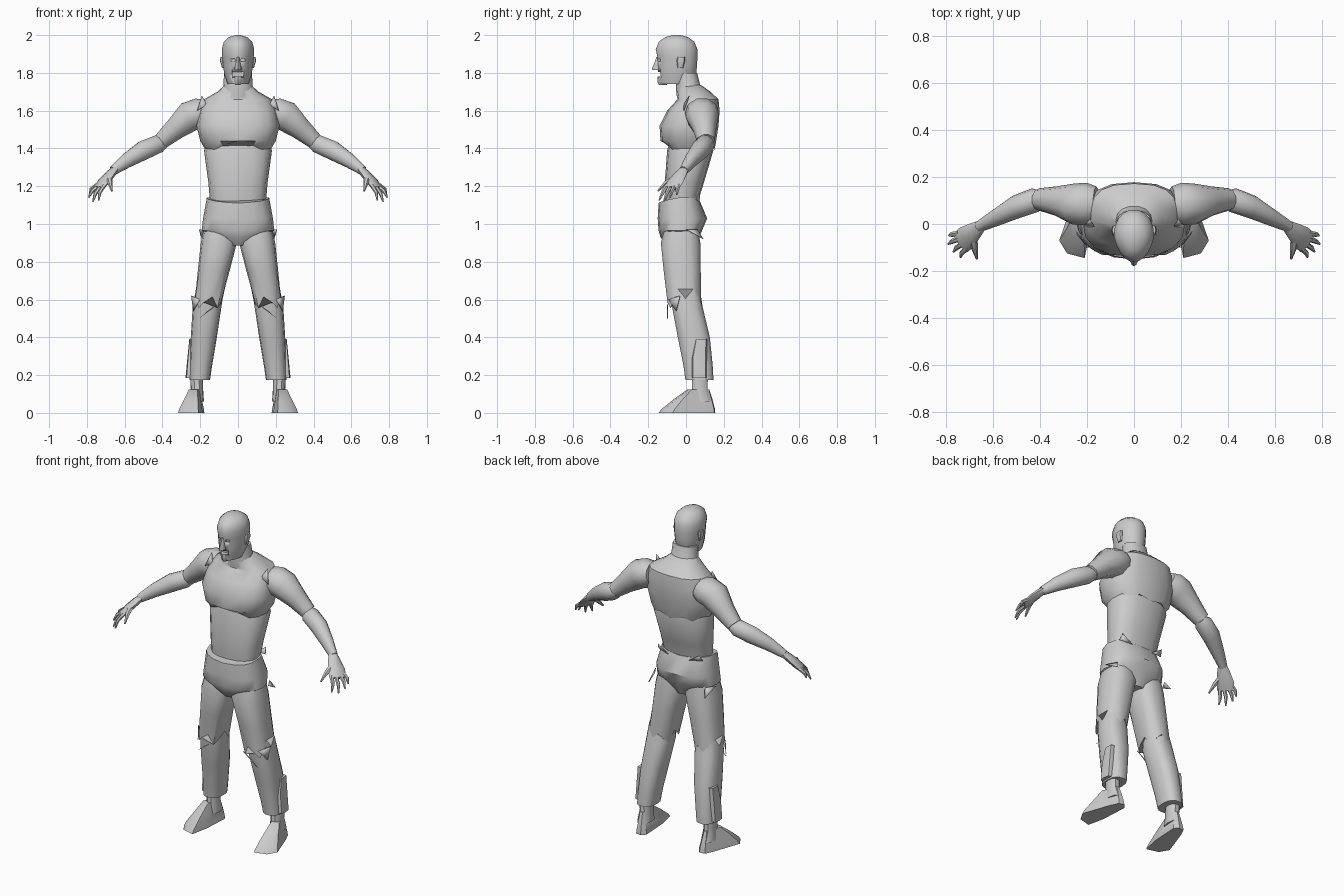
import bpy, bmesh, math
from mathutils import Vector

cube = bpy.data.objects.get("Cube")
if cube:
    bpy.data.objects.remove(cube)

grey = bpy.data.materials.new("plain_grey")
grey.use_nodes = True
COLOUR = (0.6, 0.6, 0.6, 1)
grey.diffuse_color = COLOUR
grey.node_tree.nodes["Principled BSDF"].inputs["Base Color"].default_value = COLOUR


def finish(name, bm, angle=40):
    bmesh.ops.recalc_face_normals(bm, faces=bm.faces)
    me = bpy.data.meshes.new(name)
    bm.to_mesh(me)
    bm.free()
    me.materials.append(grey)
    me.shade_smooth()
    me.set_sharp_from_angle(angle=math.radians(angle))
    ob = bpy.data.objects.new(name, me)
    bpy.context.scene.collection.objects.link(ob)
    return ob


def skin(name, rings, angle=40):
    """Join rings of points into a closed skin."""
    bm = bmesh.new()
    loops = [[bm.verts.new(p) for p in ring] for ring in rings]
    n = len(loops[0])
    for a, b in zip(loops, loops[1:]):
        for i in range(n):
            j = (i + 1) % n
            bm.faces.new((a[i], a[j], b[j], b[i]))
    bm.faces.new(loops[0])
    bm.faces.new(loops[-1])
    return finish(name, bm, angle)


def unit_ring(n, power):
    for i in range(n):
        a = math.tau * i / n
        c, s = math.cos(a), math.sin(a)
        yield (math.copysign(abs(c) ** power, c), math.copysign(abs(s) ** power, s))


def stack(name, levels, n=14, power=0.8, side=1, taper=0, first=None, last=None):
    """Levels are x0, x1, y0, y1, z; first and last shape the end rims in z."""
    rings = []
    for k, (x0, x1, y0, y1, z) in enumerate(levels):
        rim = first if k == 0 else last if k == len(levels) - 1 else None
        ring = []
        for i, (c, s) in enumerate(unit_ring(n, power)):
            narrow = 1 - taper * max(0, -s)
            x = (x0 + x1) / 2 + (x1 - x0) / 2 * c * narrow
            y = (y0 + y1) / 2 + (y1 - y0) / 2 * s
            ring.append((x * side, y, z + (rim(i, c, s) if rim else 0)))
        rings.append(ring)
    return skin(name, rings)


def body(name, levels, **kw):
    return stack(name, [(-x, x, y0, y1, z) for x, y0, y1, z in levels], **kw)


def limb(name, path, side=1, n=10, hint=(0, 1, 0)):
    """Path steps are centre, half width along the hint, half thickness."""
    pts = [Vector(p[0]) for p in path]
    rings = []
    for k, (_, w, t) in enumerate(path):
        d = (pts[min(k + 1, len(pts) - 1)] - pts[max(k - 1, 0)]).normalized()
        u = Vector(hint)
        u = (u - d * u.dot(d)).normalized()
        v = d.cross(u)
        ring = [pts[k] + u * c * w + v * s * t for c, s in unit_ring(n, 1)]
        rings.append([(p.x * side, p.y, p.z) for p in ring])
    return skin(name, rings)


def shard(name, pts, side=1):
    bm = bmesh.new()
    bm.faces.new([bm.verts.new((x * side, y, z)) for x, y, z in pts])
    ob = finish(name, bm)
    ob.modifiers.new("thickness", "SOLIDIFY").thickness = 0.004
    return ob


# Torso: three overlapping shells with uneven rims
body("chest", [(.17, -.10, .15, 1.39), (.20, -.135, .16, 1.44), (.22, -.14, .172, 1.52),
               (.205, -.10, .178, 1.60), (.18, -.045, .172, 1.66), (.11, -.05, .13, 1.70),
               (.07, -.04, .08, 1.735)], n=16,
     first=lambda i, c, s: .065 * max(0, 1 - abs(c) * 1.3) if s < 0 else .02 * (i % 2))
body("abdomen", [(.14, -.105, .06, 1.08), (.15, -.11, .07, 1.14), (.157, -.112, .095, 1.22),
                 (.18, -.10, .145, 1.39), (.15, -.08, .13, 1.46)], n=16)
body("pelvis", [(.05, -.10, .05, .885), (.12, -.135, .07, .93), (.192, -.145, .085, .965),
                (.185, -.15, .112, 1.03), (.165, -.145, .07, 1.13)], n=16,
     last=lambda i, c, s: -.02 * max(0, -s) + .01 * abs(c))

# Head with cut mouth and eye sockets
head = body("head", [(.055, -.14, .03, 1.742), (.072, -.148, .055, 1.79), (.08, -.15, .06, 1.84),
                     (.083, -.152, .062, 1.88), (.086, -.162, .062, 1.925), (.075, -.145, .045, 1.965),
                     (.048, -.11, .01, 1.99), (.012, -.07, -.03, 2.0)],
            n=18, power=.95, taper=.2)
body("neck", [(.10, -.05, .11, 1.67), (.078, -.055, .08, 1.72), (.074, -.05, .06, 1.80)], power=.9)
cutter_bm = bmesh.new()
for x, z, w, h, depth in ((0, 1.79, .06, .028, .06), (.036, 1.867, .038, .014, .03),
                          (-.036, 1.867, .038, .014, .03)):
    made = bmesh.ops.create_cube(cutter_bm, size=1)["verts"]
    bmesh.ops.scale(cutter_bm, vec=(w, depth, h), verts=made)
    bmesh.ops.translate(cutter_bm, vec=(x, -.15, z), verts=made)
cutter = finish("face_cutter", cutter_bm)
cutter.hide_render = True
cutter.hide_viewport = True
cut = head.modifiers.new("face", "BOOLEAN")
cut.operation = "DIFFERENCE"
cut.object = cutter
body("nose", [(.017, -.178, -.13, 1.815), (.018, -.18, -.13, 1.826),
              (.011, -.166, -.13, 1.855), (.009, -.157, -.13, 1.885)], n=8, taper=.4)
body("lower_lip", [(.012, -.142, -.10, 1.735), (.024, -.152, -.10, 1.755),
                   (.024, -.15, -.10, 1.782)], n=8, taper=.2)

KNUCKLE = Vector((.728, -.07, 1.205))
SPREAD = Vector((-.5, -.8, 0)).normalized()
FINGERS = {"little_finger": (.787, -.05, 1.155), "ring_finger": (.79, -.085, 1.14),
           "middle_finger": (.768, -.118, 1.118), "index_finger": (.738, -.142, 1.125)}


def jag(size):
    return lambda i, c, s: size * ((i * 2) % 3 - 1)


for side, tag in ((1, "left"), (-1, "right")):
    # Head side and shoulder
    stack(tag + "_ear", [(.07, .084, -.045, -.015, 1.825), (.07, .096, -.05, -.005, 1.865),
                         (.07, .092, -.045, -.005, 1.885)], n=8, side=side)
    limb(tag + "_upper_arm", [((.16, .085, 1.60), .075, .06), ((.20, .085, 1.59), .09, .082),
                              ((.255, .085, 1.57), .088, .085), ((.33, .098, 1.505), .063, .062),
                              ((.405, .105, 1.44), .047, .046)], side)
    limb(tag + "_forearm", [((.385, .113, 1.435), .03, .03), ((.42, .102, 1.425), .052, .05),
                            ((.50, .073, 1.39), .05, .053), ((.59, .025, 1.335), .036, .04),
                            ((.66, -.012, 1.283), .024, .026)], side)

    # Hand
    limb(tag + "_palm", [((.645, -.003, 1.295), .022, .02), ((.675, -.027, 1.265), .036, .022),
                         ((.71, -.055, 1.225), .05, .02), (KNUCKLE + Vector((.01, -.01, -.015)), .05, .013)],
         side, 8, SPREAD)
    for k, (finger, tip) in enumerate(FINGERS.items()):
        base = KNUCKLE + SPREAD * (-.036 + .024 * k)
        mid = base.lerp(Vector(tip), .55) + Vector((.008, 0, .006))
        limb(tag + "_" + finger, [(base, .012, .012), (mid, .011, .010), (tip, .004, .004)],
             side, 6, SPREAD)
    limb(tag + "_thumb", [((.685, -.05, 1.25), .02, .014), ((.678, -.105, 1.22), .014, .013),
                          ((.668, -.148, 1.175), .005, .005)], side, 6, (1, 0, 0))

    # Trouser leg in two torn lengths
    stack(tag + "_thigh", [(.02, .175, -.11, .06, 1.0), (.006, .197, -.135, .078, .90),
                           (.045, .213, -.12, .08, .75), (.084, .232, -.10, .082, .585)],
          side=side, last=jag(.03))
    stack(tag + "_shin", [(.095, .228, -.08, .075, .63), (.088, .24, -.075, .09, .56),
                          (.112, .25, -.045, .128, .40), (.137, .255, -.015, .143, .25),
                          (.148, .258, -.005, .147, .175)], side=side, first=jag(.025))
    stack(tag + "_cuff_fold", [(.21, .278, .03, .11, .185), (.22, .268, .03, .11, .29),
                               (.225, .258, .05, .11, .39)], n=8, side=side, power=.5)

    # Foot: ankle post and a splayed wedge
    stack(tag + "_ankle", [(.18, .255, .02, .14, .06), (.185, .25, .03, .115, .13),
                           (.185, .255, .03, .12, .22)], n=10, side=side)
    outline = [(.178, .13), (.20, .155), (.235, .15), (.262, .09), (.318, -.07),
               (.285, -.125), (.21, -.145), (.188, -.04)]
    rings = []
    for z, shrink in ((0, 1), (.02, .98), (.075, .8), (.125, .6)):
        lean = .3 * z / .125
        rings.append([((.218 + (x - .218) * shrink * (1 - lean)) * side,
                       .075 + (y - .075) * (shrink if y > 0 else shrink - lean), z)
                      for x, y in outline])
    skin(tag + "_foot", rings)

    # Torn cloth pieces at knee, hip and waist
    shard(tag + "_knee_flap", [(.105, -.10, .575), (.16, -.10, .54), (.205, -.10, .50)], side)
    shard(tag + "_knee_tear", [(.20, -.09, .60), (.245, -.03, .62), (.235, -.05, .54)], side)
    shard(tag + "_hip_tear", [(.17, .06, .97), (.205, .0, .97), (.19, .09, .92)], side)
    shard(tag + "_shoulder_tear", [(.165, -.01, 1.63), (.19, .02, 1.68), (.215, -.01, 1.60)], side)
    shard(tag + "_waist_tear", [(.07, .07, 1.12), (.15, .05, 1.13), (.14, .07, 1.165)], side)
